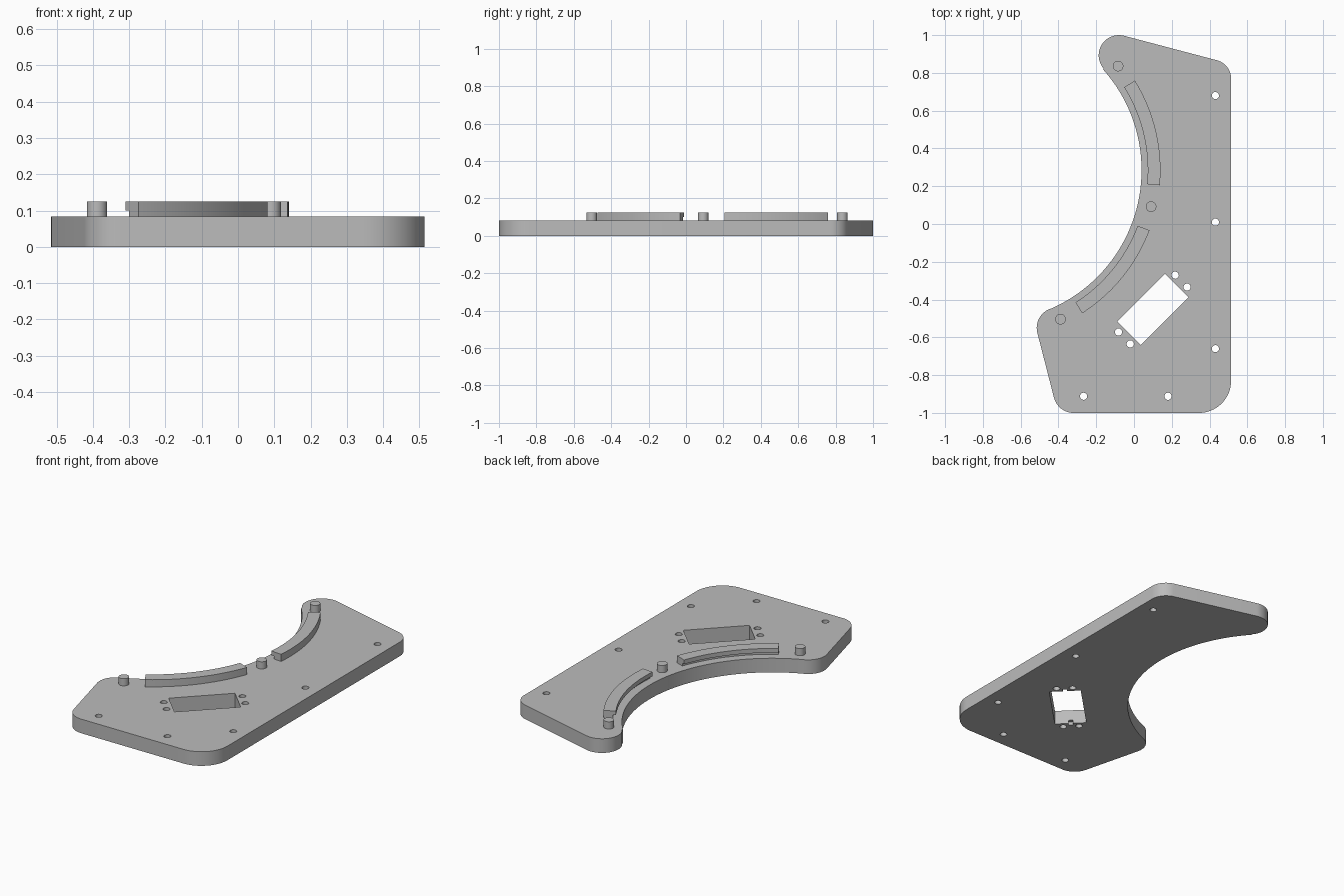
import bpy, bmesh
from math import cos, sin, radians
from mathutils import Matrix, Vector

if "Cube" in bpy.data.objects:
    bpy.data.objects.remove(bpy.data.objects["Cube"])

grey = bpy.data.materials.new("light_grey")
grey.use_nodes = True
grey.diffuse_color = (0.5, 0.5, 0.5, 1)
grey.node_tree.nodes["Principled BSDF"].inputs["Base Color"].default_value = (0.5, 0.5, 0.5, 1)

PLATE_TOP, RIDGE_TOP = 0.083, 0.125
HUB = (-0.76, 0.285)  # centre shared by the bay, ridges and pegs


def arc(centre, r, start, end, steps):
    angles = [radians(start + (end - start) * i / steps) for i in range(steps + 1)]
    return [(centre[0] + r * cos(a), centre[1] + r * sin(a)) for a in angles]


def prism(name, points, z0, z1):
    bm = bmesh.new()
    base = bm.faces.new([bm.verts.new((x, y, z0)) for x, y in points])
    top = bmesh.ops.extrude_face_region(bm, geom=[base])["geom"]
    verts = [g for g in top if isinstance(g, bmesh.types.BMVert)]
    bmesh.ops.translate(bm, verts=verts, vec=(0, 0, z1 - z0))
    bmesh.ops.recalc_face_normals(bm, faces=bm.faces)
    mesh = bpy.data.meshes.new(name)
    bm.to_mesh(mesh)
    bm.free()
    mesh.materials.append(grey)
    obj = bpy.data.objects.new(name, mesh)
    bpy.context.collection.objects.link(obj)
    return obj


def activate(obj):
    bpy.ops.object.select_all(action="DESELECT")
    obj.select_set(True)
    bpy.context.view_layer.objects.active = obj


def smooth(obj):
    activate(obj)
    bpy.ops.object.shade_smooth_by_angle(angle=radians(30))


def cut(obj, cutter):
    cutter.hide_render = True
    mod = obj.modifiers.new("cut", "BOOLEAN")
    mod.operation, mod.solver, mod.object = "DIFFERENCE", "EXACT", cutter
    activate(obj)
    bpy.ops.object.modifier_apply(modifier=mod.name)
    bpy.data.objects.remove(cutter)


def slot(name, length, width, z0, z1):
    # Rectangle turned 45 degrees around the window centre
    turn = Matrix.Rotation(radians(45), 2)
    corners = [turn @ Vector((sx * length / 2, sy * width / 2))
               for sx, sy in ((-1, -1), (1, -1), (1, 1), (-1, 1))]
    return prism(name, [(0.1 + c.x, -0.452 + c.y) for c in corners], z0, z1)


# Plate: circular bay on one side and rounded corners
outline = (arc(HUB, 0.8, 41.8, -67, 64)
           + arc((-0.408, -0.55), 0.107, 112, 194.5, 16)
           + arc((-0.32, -0.893), 0.107, 194.5, 270, 12)
           + arc((0.344, -0.83), 0.17, 270, 360, 16)
           + arc((0.414, 0.77), 0.1, 0, 74.5, 12)
           + arc((-0.08, 0.893), 0.107, 74.5, 220, 24))
plate = prism("plate", outline, 0, PLATE_TOP)

# Slanted window with a small wire notch underneath at each end
cut(plate, slot("window_cutter", 0.358, 0.175, -0.1, 0.2))
cut(plate, slot("notch_cutter", 0.395, 0.025, -0.1, 0.02))

# Screw holes along the edges and beside the window
holes = [(0.431, 0.68), (0.431, 0.01), (0.431, -0.66), (-0.267, -0.912), (0.18, -0.912),
         (0.218, -0.271), (0.281, -0.334), (-0.082, -0.572), (-0.02, -0.635)]
for spot in holes:
    cut(plate, prism("hole_cutter", arc(spot, 0.019, 0, 345, 23), -0.1, 0.2))
smooth(plate)

# Curved ridges: a narrow foot below a lip that overhangs toward the bay
for name, start, end in (("rear", 31.8, -5.1), ("front", -20.7, -57.3)):
    for part, inner, z0, z1 in (("foot", 0.85, PLATE_TOP, 0.1), ("lip", 0.833, 0.1, RIDGE_TOP)):
        band = arc(HUB, 0.9, start, end, 28) + arc(HUB, inner, end, start, 28)
        smooth(prism(f"{name}_ridge_{part}", band, z0, z1))

# Locating pegs
for name, angle in (("rear", 39.2), ("middle", -12.8), ("front", -64.8)):
    spot = arc(HUB, 0.872, angle, angle, 1)[0]
    smooth(prism(f"{name}_peg", arc(spot, 0.028, 0, 348.75, 31), PLATE_TOP, RIDGE_TOP))
